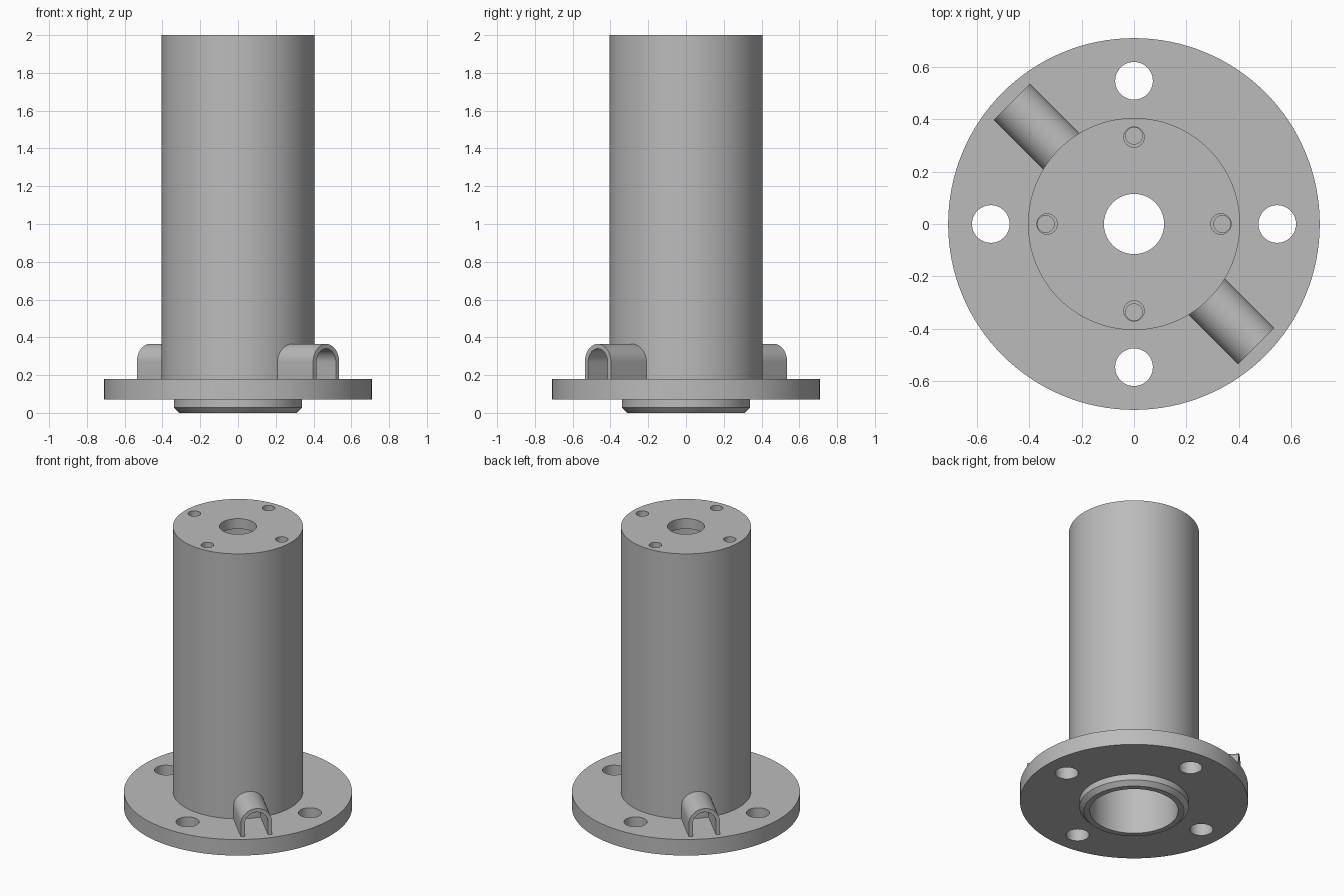
import bpy, bmesh
from math import pi, sin, cos, radians
from mathutils import Matrix, Vector

cube = bpy.data.objects.get("Cube")
if cube:
    bpy.data.objects.remove(cube, do_unlink=True)

gray = bpy.data.materials.new("plain gray")
gray.use_nodes = True
gray.diffuse_color = (0.5, 0.5, 0.5, 1)
gray.node_tree.nodes["Principled BSDF"].inputs["Base Color"].default_value = (0.5, 0.5, 0.5, 1)


def make_object(name, bm):
    bmesh.ops.recalc_face_normals(bm, faces=bm.faces)
    mesh = bpy.data.meshes.new(name)
    bm.to_mesh(mesh)
    bm.free()
    mesh.materials.append(gray)
    obj = bpy.data.objects.new(name, mesh)
    bpy.context.collection.objects.link(obj)
    return obj


def activate(obj):
    bpy.ops.object.select_all(action='DESELECT')
    obj.select_set(True)
    bpy.context.view_layer.objects.active = obj


def lathe(name, profile, steps=128):
    """Revolve a closed (radius, z) profile around the z axis."""
    bm = bmesh.new()
    verts = [bm.verts.new((r, 0, z)) for r, z in profile]
    edges = [bm.edges.new((a, b)) for a, b in zip(verts, verts[1:] + verts[:1])]
    bmesh.ops.spin(bm, geom=verts + edges, cent=(0, 0, 0), axis=(0, 0, 1),
                   angle=2 * pi, steps=steps, use_merge=True)
    bmesh.ops.remove_doubles(bm, verts=bm.verts, dist=1e-5)
    return make_object(name, bm)


def cut_four_holes(target, distance, radius, bottom, top):
    """Cut vertical round holes on the four axes."""
    bm = bmesh.new()
    for i in range(4):
        place = Matrix.Rotation(i * pi / 2, 4, 'Z') @ Matrix.Translation((distance, 0, (bottom + top) / 2))
        bmesh.ops.create_cone(bm, cap_ends=True, segments=48, radius1=radius,
                              radius2=radius, depth=top - bottom, matrix=place)
    cutter = make_object("hole_cutter", bm)
    cutter.hide_render = True
    activate(target)
    mod = target.modifiers.new("holes", 'BOOLEAN')
    mod.operation = 'DIFFERENCE'
    mod.solver = 'EXACT'
    mod.object = cutter
    bpy.ops.object.modifier_apply(modifier=mod.name)
    bpy.data.objects.remove(cutter, do_unlink=True)


def arch_lug(name, angle):
    """Open-ended arch tunnel running radially out from the column."""
    outer, inner, centre_z, base_z = 0.098, 0.073, 0.267, 0.175

    def arch(r):
        curve = [(r * cos(pi * i / 24), centre_z + r * sin(pi * i / 24)) for i in range(25)]
        return [(r, base_z)] + curve + [(-r, base_z)]

    bm = bmesh.new()
    out_v = [bm.verts.new((0.38, y, z)) for y, z in arch(outer)]
    in_v = [bm.verts.new((0.38, y, z)) for y, z in arch(inner)]
    faces = [bm.faces.new((out_v[i], out_v[i + 1], in_v[i + 1], in_v[i]))
             for i in range(len(out_v) - 1)]
    ext = bmesh.ops.extrude_face_region(bm, geom=faces, use_keep_orig=True)
    moved = [g for g in ext["geom"] if isinstance(g, bmesh.types.BMVert)]
    bmesh.ops.translate(bm, verts=moved, vec=Vector((0.28, 0, 0)))
    bmesh.ops.rotate(bm, verts=bm.verts, matrix=Matrix.Rotation(angle, 3, 'Z'))
    return make_object(name, bm)


# Hollow column with flange, chamfered locating boss and thin top lid
body = lathe("flanged_column", [
    (0.115, 2), (0.405, 2), (0.405, 0.18), (0.71, 0.18), (0.71, 0.07),
    (0.34, 0.07), (0.34, 0.028), (0.312, 0), (0.275, 0), (0.275, 1.93), (0.115, 1.93)])

# Flange bolt holes, then stepped blind screw holes in the top
cut_four_holes(body, 0.547, 0.072, 0, 0.25)
cut_four_holes(body, 0.337, 0.032, 1.75, 2.1)
cut_four_holes(body, 0.332, 0.039, 1.87, 2.1)

# Two arched lugs on opposite diagonals
parts = [body, arch_lug("front_left_lug", radians(-45)),
         arch_lug("back_right_lug", radians(135))]

for part in parts:
    activate(part)
    bpy.ops.object.shade_smooth_by_angle(angle=radians(30))
